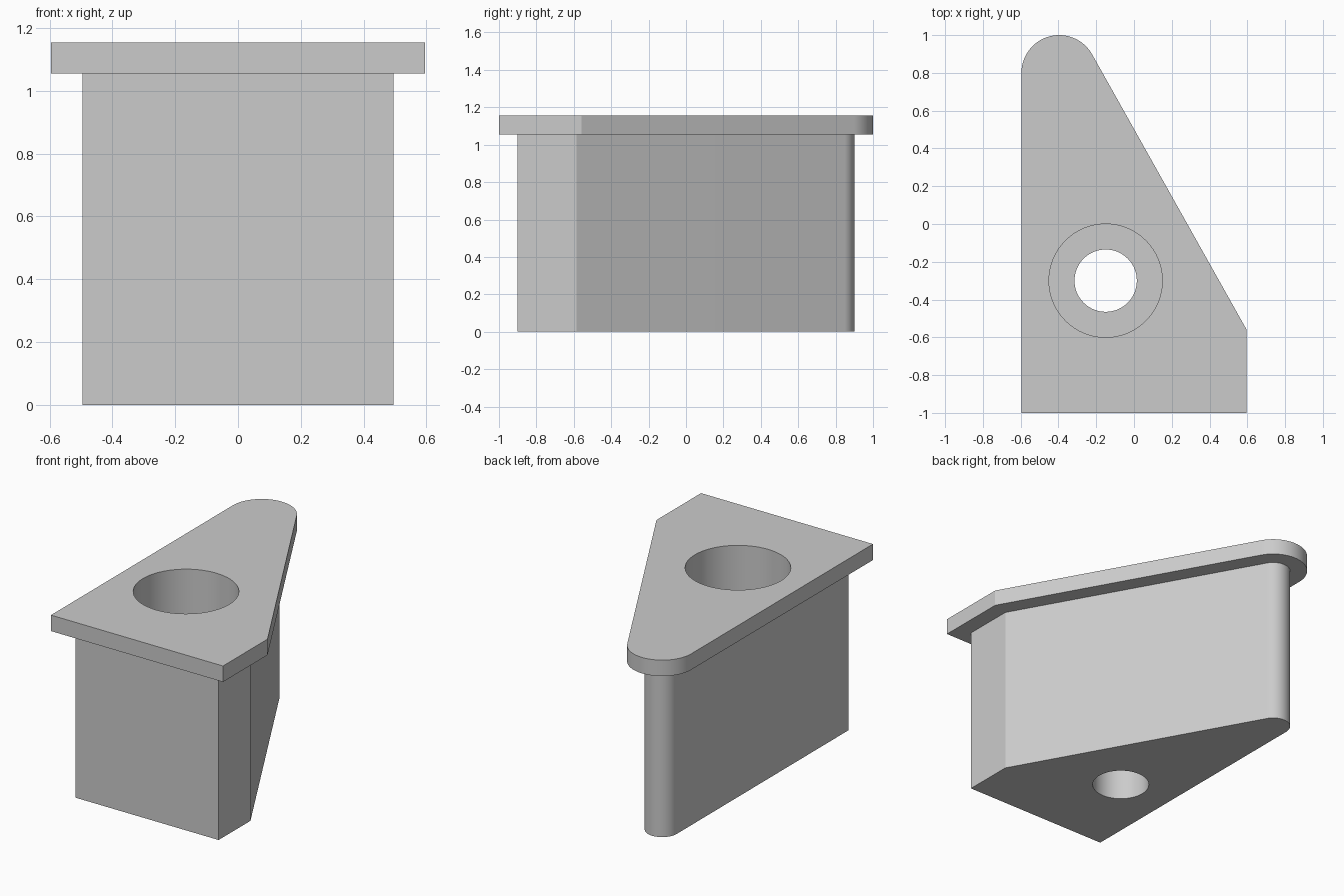
import bpy
import bmesh
from math import pi, sin, cos, radians

cube = bpy.data.objects.get("Cube")
if cube:
    bpy.data.objects.remove(cube, do_unlink=True)

HEIGHT, FLANGE_Z = 1.155, 1.055
SLOPE = radians(29.3)             # direction the slanted side faces
NOSE_X, NOSE_Y = -0.396, 0.8      # centre of the rounded nose
HOLE_X, HOLE_Y = -0.15, -0.3
FLOOR = 0.3                       # thickness left under the counterbore

grey = bpy.data.materials.new("light_grey")
grey.use_nodes = True
colour = (0.6, 0.6, 0.6, 1)
grey.diffuse_color = colour
grey.node_tree.nodes["Principled BSDF"].inputs["Base Color"].default_value = colour


def outline(radius, segments=32):
    """Wedge with a rounded nose; every side moves with the nose radius."""
    side, front = 0.396 + radius, -0.8 - radius
    corner_y = NOSE_Y + (radius - (side - NOSE_X) * cos(SLOPE)) / sin(SLOPE)
    points = [(-side, front), (side, front), (side, corner_y)]
    for i in range(segments + 1):
        a = SLOPE + (pi - SLOPE) * i / segments
        points.append((NOSE_X + radius * cos(a), NOSE_Y + radius * sin(a)))
    return points


def prism(name, points, low, high):
    bm = bmesh.new()
    face = bm.faces.new([bm.verts.new((x, y, low)) for x, y in points])
    top = bmesh.ops.extrude_face_region(bm, geom=[face])["geom"]
    bmesh.ops.translate(bm, vec=(0, 0, high - low),
                        verts=[g for g in top if isinstance(g, bmesh.types.BMVert)])
    bmesh.ops.recalc_face_normals(bm, faces=bm.faces)
    mesh = bpy.data.meshes.new(name)
    bm.to_mesh(mesh)
    bm.free()
    mesh.materials.append(grey)
    obj = bpy.data.objects.new(name, mesh)
    bpy.context.collection.objects.link(obj)
    return obj


def circle(radius, segments=64):
    return [(HOLE_X + radius * cos(2 * pi * i / segments),
             HOLE_Y + radius * sin(2 * pi * i / segments)) for i in range(segments)]


def combine(target, tool, operation):
    mod = target.modifiers.new(operation.title(), 'BOOLEAN')
    mod.object, mod.operation, mod.solver = tool, operation, 'EXACT'
    bpy.context.view_layer.objects.active = target
    bpy.ops.object.modifier_apply(modifier=mod.name)
    bpy.data.objects.remove(tool, do_unlink=True)


# Wedge body joined to its wider top flange
plug = prism("flanged_wedge_plug", outline(0.1), 0, HEIGHT - 0.05)
combine(plug, prism("flange", outline(0.2), FLANGE_Z, HEIGHT), 'UNION')

# Screw hole and wide counterbore
combine(plug, prism("screw_hole", circle(0.165), -0.1, HEIGHT + 0.1), 'DIFFERENCE')
combine(plug, prism("counterbore", circle(0.3), FLOOR, HEIGHT + 0.1), 'DIFFERENCE')

# Smooth the curves, keep the corners crisp
bpy.ops.object.select_all(action='DESELECT')
plug.select_set(True)
bpy.context.view_layer.objects.active = plug
bpy.ops.object.shade_smooth_by_angle(angle=radians(20))
